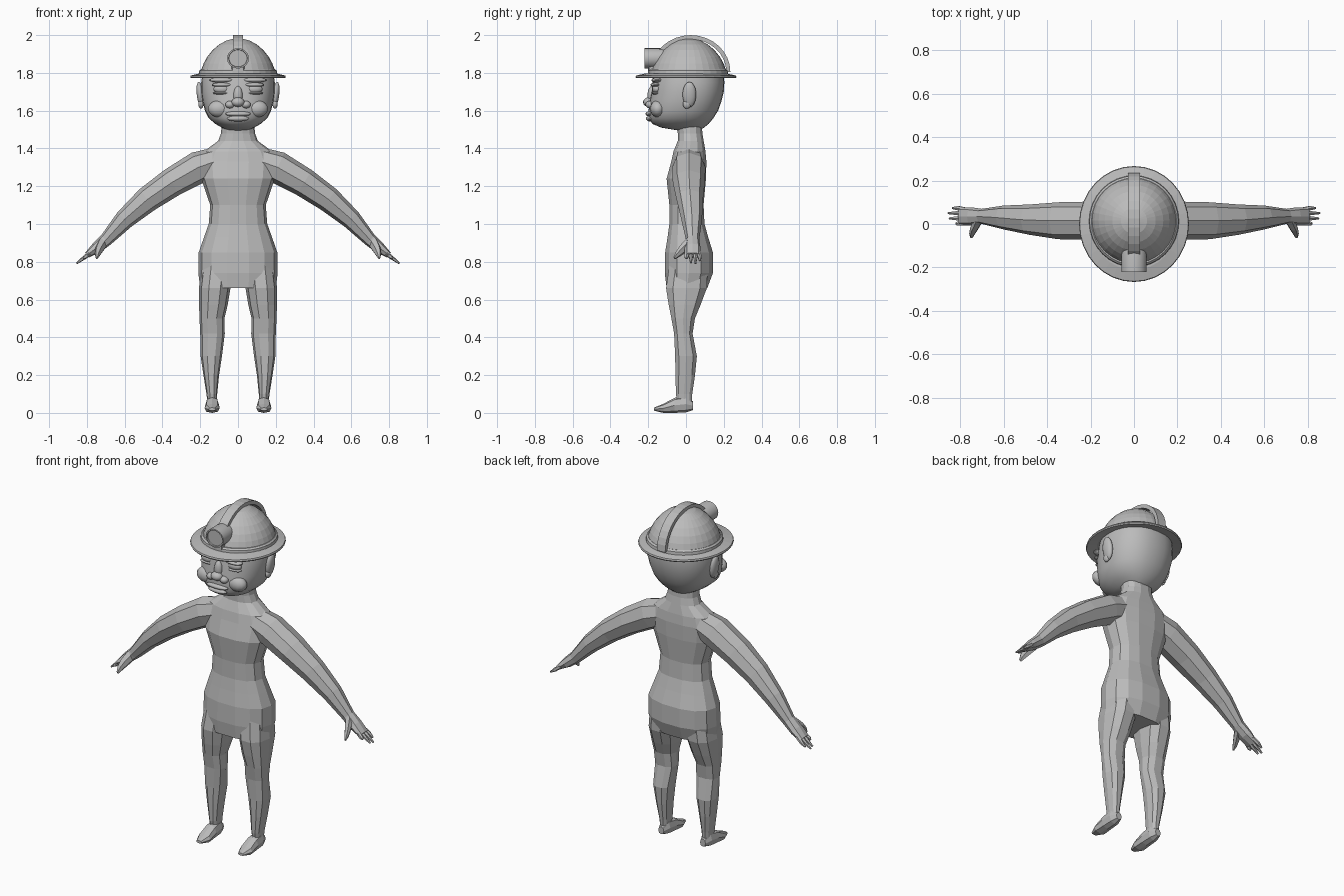
import bpy, bmesh, math
from mathutils import Vector as V, Matrix

if "Cube" in bpy.data.objects:
    bpy.data.objects.remove(bpy.data.objects["Cube"])

grey = bpy.data.materials.new("plain grey")
grey.diffuse_color = (0.5, 0.5, 0.5, 1)
grey.use_nodes = True
grey.node_tree.nodes["Principled BSDF"].inputs["Base Color"].default_value = grey.diffuse_color


def finish(name, bm, mirror=False):
    bmesh.ops.recalc_face_normals(bm, faces=bm.faces[:])
    me = bpy.data.meshes.new(name)
    bm.to_mesh(me)
    bm.free()
    me.materials.append(grey)
    ob = bpy.data.objects.new(name, me)
    bpy.context.collection.objects.link(ob)
    if mirror:
        ob.modifiers.new("mirror", 'MIRROR')
    return ob


def smooth(ob, angle=35):
    bpy.ops.object.select_all(action='DESELECT')
    ob.select_set(True)
    bpy.context.view_layer.objects.active = ob
    bpy.ops.object.shade_smooth_by_angle(angle=math.radians(angle))


def loft(name, rings, n=12, power=0.85, mirror=False):
    """Skin closed cross-sections; each ring is centre, half-axis a, half-axis b."""
    bm = bmesh.new()
    loops = []
    for c, a, b in rings:
        loop = []
        for i in range(n):
            t = 2 * math.pi * i / n
            ca, sa = math.cos(t), math.sin(t)
            ca = math.copysign(abs(ca) ** power, ca)
            sa = math.copysign(abs(sa) ** power, sa)
            loop.append(bm.verts.new(V(c) + V(a) * ca + V(b) * sa))
        loops.append(loop)
    for p, q in zip(loops, loops[1:]):
        for i in range(n):
            j = (i + 1) % n
            bm.faces.new((p[i], p[j], q[j], q[i]))
    bm.faces.new(loops[0])
    bm.faces.new(loops[-1])
    return finish(name, bm, mirror)


def level(z, x0, x1, y0, y1):
    """Horizontal ring from its extents."""
    return ((x0 + x1) / 2, (y0 + y1) / 2, z), ((x1 - x0) / 2, 0, 0), (0, (y1 - y0) / 2, 0)


def tube(name, path, n=8, mirror=True):
    """Limb along x and z: each point is x, y, z, half thickness, half depth."""
    rings = []
    for i, (x, y, z, th, dy) in enumerate(path):
        p, q = path[max(i - 1, 0)], path[min(i + 1, len(path) - 1)]
        d = V((q[0] - p[0], 0, q[2] - p[2])).normalized()
        rings.append(((x, y, z), V((-d.z, 0, d.x)) * th, (0, dy, 0)))
    return loft(name, rings, n, 0.9, mirror)


def ellipsoid(name, centre, size, mirror=False, tilt=0):
    bm = bmesh.new()
    m = Matrix.Translation(centre) @ Matrix.Rotation(tilt, 4, 'Y') @ Matrix.Diagonal((*size, 1))
    bmesh.ops.create_uvsphere(bm, u_segments=14, v_segments=9, radius=1, matrix=m)
    ob = finish(name, bm, mirror)
    smooth(ob, 50)
    return ob


# Torso and neck
loft("torso", [level(z, -x, x, f, b) for z, x, f, b in (
    (.66, .2, -.105, .115), (.74, .21, -.115, .145), (.85, .208, -.113, .145),
    (.93, .18, -.1, .12), (1.0, .155, -.09, .1), (1.1, .147, -.09, .095),
    (1.24, .195, -.105, .108), (1.33, .205, -.08, .11), (1.385, .18, -.068, .105),
    (1.44, .105, -.045, .095), (1.48, .09, -.045, .088), (1.55, .085, -.05, .085))], 14)

# Legs
loft("leg", [level(*r) for r in (
    (.8, .03, .19, -.09, .12), (.66, .04, .207, -.11, .115), (.57, .055, .206, -.095, .08),
    (.5, .072, .204, -.08, .05), (.42, .07, .2, -.065, .037), (.3, .085, .198, -.06, .06),
    (.2, .1, .183, -.058, .05), (.1, .11, .167, -.055, .035), (.04, .115, .16, -.045, .03))],
    10, mirror=True)

# Feet, running from heel to toe
loft("foot", [((.137, y, (lo + hi) / 2), (w, 0, 0), (0, 0, (hi - lo) / 2)) for y, w, lo, hi in (
    (.038, .018, .015, .06), (0, .034, .003, .09), (-.06, .037, 0, .08),
    (-.12, .04, 0, .048), (-.17, .018, .012, .028))], 8, mirror=True)

# Arms and hands
tube("arm", [(.08, .015, 1.345, .07, .075), (.21, .015, 1.3, .085, .088), (.35, .015, 1.22, .077, .085),
             (.48, .02, 1.13, .068, .07), (.6, .03, 1.025, .053, .055),
             (.7, .035, .915, .035, .035), (.75, .035, .873, .03, .042),
             (.8, .035, .835, .016, .042)])
for i, (y, reach) in enumerate(((.002, .82), (.026, .85), (.05, .855), (.073, .835))):
    y0 = .035 + (y - .035) * .8
    tube(f"finger_{i + 1}", [(.775, y0, .852, .012, .012), (.81, y, .825, .011, .011),
                             (reach, y, .825 - (reach - .81) * .75, .005, .005)], 6)
loft("thumb", [(c, (r, 0, r * .4), (0, -r * .6, r)) for c, r in (
    ((.715, .02, .9), .024), ((.735, -.02, .865), .02),
    ((.745, -.045, .84), .014), ((.748, -.062, .82), .006))], 6, mirror=True)

# Head
head = loft("head", [level(z, -x, x, f, b) for z, x, f, b in (
    (1.495, .05, -.04, .07), (1.51, .085, -.13, .095), (1.53, .12, -.178, .12),
    (1.56, .155, -.196, .145), (1.6, .175, -.198, .17), (1.65, .188, -.193, .188),
    (1.7, .195, -.183, .2), (1.75, .195, -.178, .203), (1.8, .187, -.165, .2))], 28, .88)
smooth(head, 40)

# Face and ears
ellipsoid("nose_bridge", (0, -.182, 1.68), (.025, .022, .05))
ellipsoid("nose_tip", (0, -.198, 1.645), (.035, .029, .025))
ellipsoid("nostril", (.043, -.19, 1.632), (.025, .024, .02), True)
ellipsoid("upper_lip", (0, -.193, 1.583), (.07, .021, .014))
ellipsoid("lower_lip", (0, -.191, 1.558), (.06, .021, .015))
ellipsoid("cheek", (.1, -.15, 1.61), (.06, .04, .045), True)
ellipsoid("eye", (.085, -.155, 1.715), (.046, .025, .026), True)
ellipsoid("upper_eyelid", (.085, -.16, 1.737), (.056, .028, .012), True)
ellipsoid("lower_eyelid", (.085, -.16, 1.693), (.05, .022, .008), True)
ellipsoid("brow", (.085, -.153, 1.762), (.07, .03, .014), True)
ellipsoid("ear", (.2, .018, 1.685), (.019, .036, .068), True, .12)
ellipsoid("ear_lobe", (.196, .005, 1.635), (.014, .022, .025), True)

# Helmet shell, rim band and brim
def disc(z, rx, ry, cy):
    return level(z, -rx, rx, cy - ry, cy + ry)


loft("helmet_dome", [disc(z, r, r * 1.01, .015) for z, r in (
    (1.79, .197), (1.82, .193), (1.85, .182), (1.885, .163), (1.92, .135),
    (1.95, .1), (1.972, .06), (1.982, .02))], 32, 1)
loft("helmet_band", [disc(z, r, r * 1.02, .012) for z, r in (
    (1.79, .208), (1.812, .205), (1.82, .196))], 32, 1)
loft("helmet_brim", [disc(z, r, r * 1.055, 0) for z, r in (
    (1.784, .195), (1.772, .25), (1.778, .253), (1.786, .25), (1.798, .2))], 32, 1)

# Raised strap running over the helmet from front to back
arc = []
for i in range(17):
    t = math.pi * i / 16
    d = V((0, math.cos(t), math.sin(t)))
    mid = V((0, .025 + d.y * .199, 1.805 + d.z * .184))
    arc.append((mid, (.039, 0, 0), d * .0155))
bm = bmesh.new()
loops = [[bm.verts.new(c + V(a) * s * .7 + b * .7 * k) for s, k in ((-1, -1), (1, -1), (1, 1), (-1, 1))]
         for c, a, b in arc]
for p, q in zip(loops, loops[1:]):
    for i in range(4):
        bm.faces.new((p[i], p[(i + 1) % 4], q[(i + 1) % 4], q[i]))
bm.faces.new(loops[0])
bm.faces.new(loops[-1])
finish("helmet_strap", bm)

# Head lamp
lamp = loft("lamp", [((0, y, 1.877), (r, 0, 0), (0, 0, r * .93)) for y, r in (
    (-.1, .05), (-.13, .058), (-.22, .058), (-.22, .05), (-.214, .048))], 20, 1)
smooth(lamp)
# Lamp mount
loft("lamp_mount", [level(z, -.035, .035, -.2, -.15) for z in (1.8, 1.835)], 8, .5)
